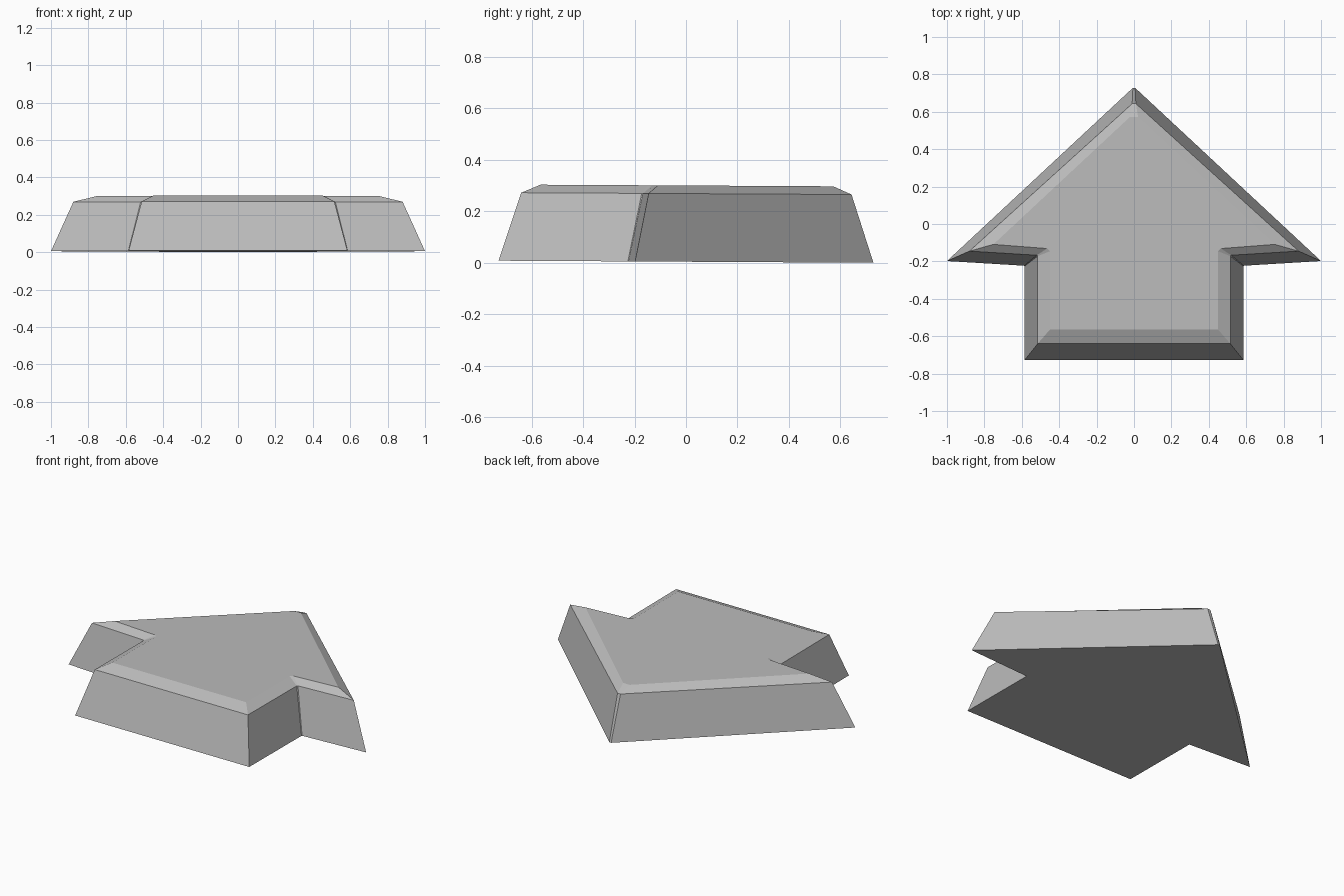
import bpy, bmesh

if "Cube" in bpy.data.objects:
    bpy.data.objects.remove(bpy.data.objects["Cube"])

# Right half of each outline, from tip to base: (x, y)
bottom = [(0.006, 0.728), (1.0, -0.198), (0.587, -0.223), (0.585, -0.226), (0.585, -0.728)]
shoulder = [(0.01, 0.643), (0.88, -0.145), (0.52, -0.167), (0.515, -0.172), (0.515, -0.64)]
crown = [(0.022, 0.572), (0.752, -0.109), (0.465, -0.131), (0.45, -0.146), (0.45, -0.565)]
TILT = -0.0055  # the slab leans very slightly towards the tip

bm = bmesh.new()


def ring(half, z):
    """Mirror a half outline into a closed ring of vertices."""
    pts = half + [(-x, y) for x, y in reversed(half)]
    return [bm.verts.new((x, y, z + TILT * y)) for x, y in pts]


# Sloped wall, bevelled rim, flat top and underside
rings = [ring(bottom, 0.004), ring(shoulder, 0.2685), ring(crown, 0.3)]
for lower, upper in zip(rings, rings[1:]):
    n = len(lower)
    for i in range(n):
        j = (i + 1) % n
        bm.faces.new((lower[i], lower[j], upper[j], upper[i]))
bm.faces.new(rings[-1])
bm.faces.new(rings[0])
bmesh.ops.recalc_face_normals(bm, faces=bm.faces[:])

mesh = bpy.data.meshes.new("arrow_slab")
bm.to_mesh(mesh)
bm.free()

grey = bpy.data.materials.new("grey")
grey.diffuse_color = (0.5, 0.5, 0.5, 1)
grey.use_nodes = True
grey.node_tree.nodes["Principled BSDF"].inputs["Base Color"].default_value = grey.diffuse_color
mesh.materials.append(grey)
arrow = bpy.data.objects.new("arrow_slab", mesh)
bpy.context.collection.objects.link(arrow)
